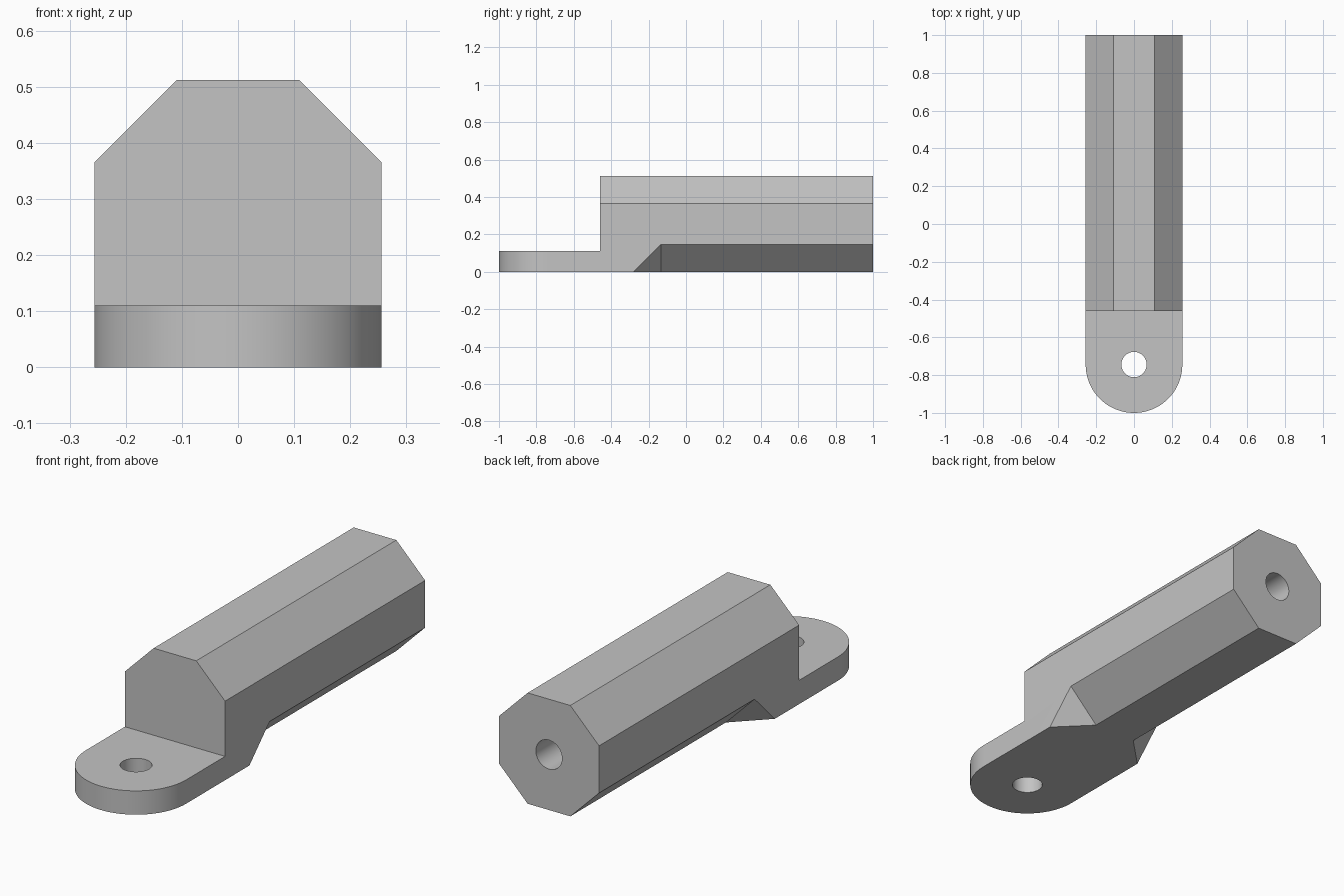
import bpy, bmesh
from math import pi, sin, cos, radians
from mathutils import Vector

if "Cube" in bpy.data.objects:
    bpy.data.objects.remove(bpy.data.objects["Cube"], do_unlink=True)

R = 0.256            # half width, and radius of the rounded tab
H = 2 * R            # full height
C = 0.147            # chamfer size
E = R - C            # half width of the flat octagon side
TAB_TOP = 0.11
STEP_Y = -0.46       # front wall of the octagonal body
HOLE_Y = -1 + R
HOLE_R = 0.067

grey = bpy.data.materials.new("light grey")
grey.use_nodes = True
colour = (0.55, 0.55, 0.55, 1)
grey.diffuse_color = colour
grey.node_tree.nodes["Principled BSDF"].inputs["Base Color"].default_value = colour


def prism(name, points, sweep):
    """Solid made by sweeping a flat outline along a vector."""
    bm = bmesh.new()
    face = bm.faces.new([bm.verts.new(p) for p in points])
    top = bmesh.ops.extrude_face_region(bm, geom=[face])["geom"]
    moved = [v for v in top if isinstance(v, bmesh.types.BMVert)]
    bmesh.ops.translate(bm, vec=Vector(sweep), verts=moved)
    bmesh.ops.recalc_face_normals(bm, faces=bm.faces)
    mesh = bpy.data.meshes.new(name)
    bm.to_mesh(mesh)
    bm.free()
    mesh.materials.append(grey)
    obj = bpy.data.objects.new(name, mesh)
    bpy.context.collection.objects.link(obj)
    return obj


def circle(n=48):
    return [(HOLE_R * cos(2 * pi * i / n), HOLE_R * sin(2 * pi * i / n)) for i in range(n)]


def cut(obj, cutter):
    cutter.hide_render = True
    mod = obj.modifiers.new("cut", 'BOOLEAN')
    mod.operation = 'DIFFERENCE'
    mod.solver = 'EXACT'
    mod.object = cutter
    bpy.context.view_layer.objects.active = obj
    bpy.ops.object.modifier_apply(modifier=mod.name)
    bpy.data.objects.remove(cutter, do_unlink=True)


# Full-height blank with a rounded front end
arc = [(R * cos(pi + pi * i / 40), HOLE_Y + R * sin(pi + pi * i / 40), 0) for i in range(41)]
body = prism("octagonal_arm", arc + [(R, 1, 0), (-R, 1, 0)], (0, 0, H))

# Step down to the mounting tab
cut(body, prism("step_cutter", [(-1, STEP_Y, TAB_TOP), (1, STEP_Y, TAB_TOP),
                                (1, -2, TAB_TOP), (-1, -2, TAB_TOP)], (0, 0, 1)))

for s in (-1, 1):
    # Upper chamfer along the whole body
    cut(body, prism("upper_chamfer_cutter",
                    [(s * (E - 0.2), -2, H + 0.2), (s * (R + 0.2), -2, H - C - 0.2),
                     (s * 1, -2, H + 0.2)], (0, 4, 0)))
    # Lower chamfer, ending in a slanted triangle
    cut(body, prism("lower_chamfer_cutter",
                    [(s * (x - 0.1), y, -0.1) for x, y in
                     ((E, -0.135), (E + 0.5, -0.635), (E + 0.5, 1.2), (E, 1.2))],
                    (s * 0.4, 0, 0.4)))

# Bolt hole through the tab and blind bore in the back end
cut(body, prism("bolt_hole_cutter", [(x, HOLE_Y + y, -0.1) for x, y in circle()], (0, 0, 0.5)))
cut(body, prism("bore_cutter", [(x, 1.1, R + z) for x, z in circle()], (0, -0.7, 0)))

bpy.ops.object.select_all(action='DESELECT')
body.select_set(True)
bpy.context.view_layer.objects.active = body
bpy.ops.object.shade_smooth_by_angle(angle=radians(30))
